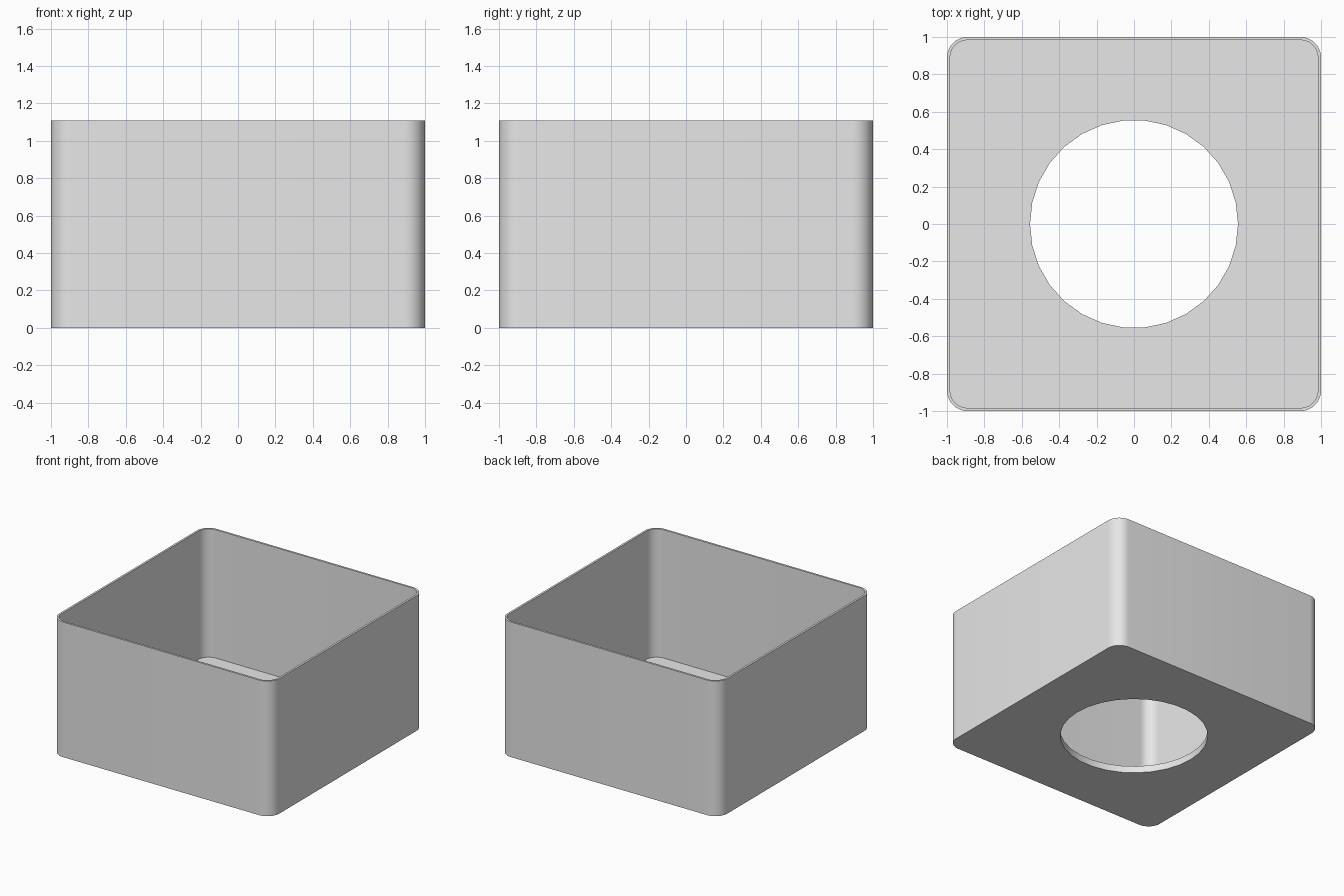
import bpy
import bmesh
from math import cos, sin, tau, pi

if "Cube" in bpy.data.objects:
    bpy.data.objects.remove(bpy.data.objects["Cube"])

HEIGHT, WALL, FLOOR = 1.11, 0.0167, 0.056
CORNER, HOLE = 0.11, 0.556

bm = bmesh.new()


def rounded_square(half, radius, z, steps=10):
    """Closed loop of vertices around a square with rounded corners."""
    pts = []
    for q in range(4):
        mid = pi / 4 + q * pi / 2
        cx = (half - radius) * (1 if cos(mid) > 0 else -1)
        cy = (half - radius) * (1 if sin(mid) > 0 else -1)
        for i in range(steps + 1):
            a = q * pi / 2 + i / steps * pi / 2
            pts.append((cx + radius * cos(a), cy + radius * sin(a), z))
    return [bm.verts.new(p) for p in pts]


def circle(radius, z, sides=30):
    return [bm.verts.new((radius * cos(tau * i / sides), radius * sin(tau * i / sides), z))
            for i in range(sides)]


def bridge(a, b):
    """Quads between two loops with the same number of vertices."""
    n = len(a)
    for i in range(n):
        j = (i + 1) % n
        bm.faces.new((a[i], a[j], b[j], b[i]))


def loop_edges(loop):
    return [bm.edges.get((loop[i - 1], loop[i])) for i in range(len(loop))]


# Outer and inner walls joined by the thin rim
outer_low = rounded_square(1, CORNER, 0)
outer_top = rounded_square(1, CORNER, HEIGHT)
inner_top = rounded_square(1 - WALL, CORNER - WALL, HEIGHT)
inner_low = rounded_square(1 - WALL, CORNER - WALL, FLOOR)
bridge(outer_low, outer_top)
bridge(outer_top, inner_top)
bridge(inner_top, inner_low)

# Round hole through the floor
hole_low, hole_top = circle(HOLE, 0), circle(HOLE, FLOOR)
bridge(hole_top, hole_low)

# Floor, underside and upper side
for square, ring, direction in ((outer_low, hole_low, -1), (inner_low, hole_top, 1)):
    bmesh.ops.triangle_fill(bm, edges=loop_edges(square) + loop_edges(ring),
                            use_beauty=True, normal=(0, 0, direction))
bmesh.ops.recalc_face_normals(bm, faces=bm.faces[:])

mesh = bpy.data.meshes.new("open_box")
bm.to_mesh(mesh)
bm.free()
box = bpy.data.objects.new("open_box", mesh)
bpy.context.collection.objects.link(box)

# Plain grey finish
grey = bpy.data.materials.new("light grey")
grey.diffuse_color = (0.8, 0.8, 0.8, 1)
grey.use_nodes = True
grey.node_tree.nodes["Principled BSDF"].inputs["Base Color"].default_value = grey.diffuse_color
mesh.materials.append(grey)

# Smooth corners and hole, sharp rims
bpy.context.view_layer.objects.active = box
box.select_set(True)
bpy.ops.object.shade_smooth_by_angle(angle=pi / 6)
